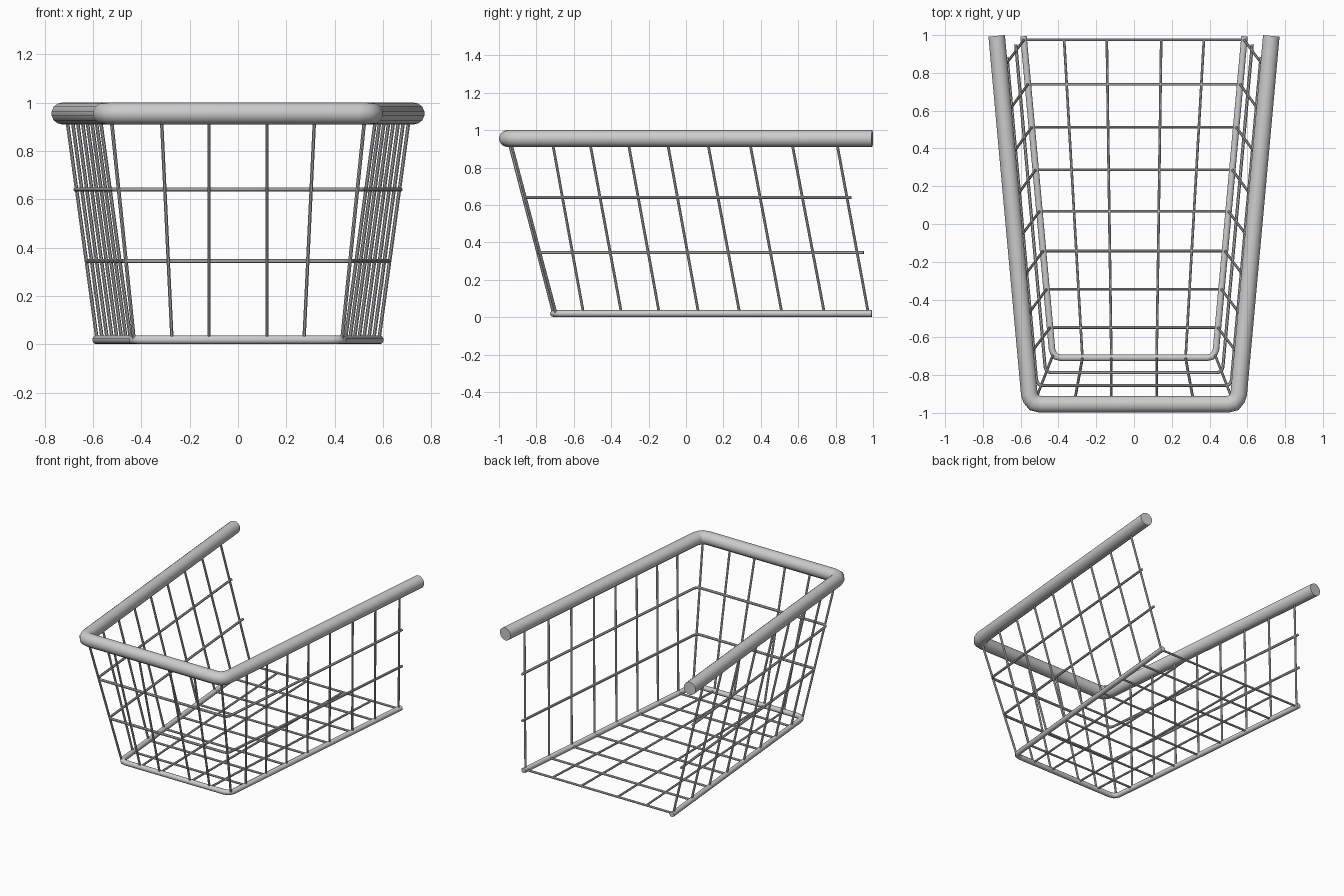
import bpy, bmesh, math
from mathutils import Vector

if "Cube" in bpy.data.objects:
    bpy.data.objects.remove(bpy.data.objects["Cube"])


def add_tubes(name, paths, radius, sides):
    """Sweep a mitred, capped round tube along every path, in one object."""
    bm = bmesh.new()
    for path in paths:
        pts = [Vector(p) for p in path]
        segs = [(b - a).normalized() for a, b in zip(pts, pts[1:])]
        # start circle perpendicular to the first segment
        d = segs[0]
        u = d.cross(Vector((0, 0, 1)))
        u = u.normalized() if u.length > 0.01 else Vector((1, 0, 0))
        v = d.cross(u)
        angs = [2 * math.pi * (i + 0.5) / sides for i in range(sides)]
        ring = [pts[0] + radius * (math.cos(a) * u + math.sin(a) * v) for a in angs]
        rings = [[bm.verts.new(p) for p in ring]]
        for i, d in enumerate(segs):
            # slide the circle along the segment to the next mitre plane
            n = d if i == len(segs) - 1 else (d + segs[i + 1]).normalized()
            ring = [p + d * ((pts[i + 1] - p).dot(n) / d.dot(n)) for p in ring]
            rings.append([bm.verts.new(p) for p in ring])
        for r0, r1 in zip(rings, rings[1:]):
            for j in range(sides):
                k = (j + 1) % sides
                bm.faces.new((r0[j], r0[k], r1[k], r1[j]))
        bm.faces.new(rings[0][::-1])
        bm.faces.new(rings[-1])
    bmesh.ops.recalc_face_normals(bm, faces=bm.faces)
    mesh = bpy.data.meshes.new(name)
    bm.to_mesh(mesh)
    bm.free()
    obj = bpy.data.objects.new(name, mesh)
    bpy.context.collection.objects.link(obj)
    bpy.ops.object.select_all(action='DESELECT')
    obj.select_set(True)
    bpy.context.view_layer.objects.active = obj
    bpy.ops.object.shade_smooth_by_angle(angle=math.radians(40))
    return obj


def u_path(x_back, y_back, y_front, z, c, slope=0.091):
    """Tapered U outline, open at the back, with rounded front corners of size c."""
    def side(y):
        return x_back - slope * (y_back - y)
    xc = side(y_front)
    half = [(x_back, y_back, z), (side(y_front + c), y_front + c, z),
            (xc - 0.07 * c, y_front + 0.55 * c, z),
            (xc - 0.38 * c, y_front + 0.16 * c, z), (xc - c, y_front, z)]
    return half + [(-x, y, zz) for x, y, zz in reversed(half)]


# thick top rim, bottom rail and the two middle rings
add_tubes("top_rim", [u_path(0.727, 0.996, -0.955, 0.955, 0.055)], 0.045, 14)
add_tubes("bottom_rail", [u_path(0.585, 0.994, -0.709, 0.019, 0.045)], 0.018, 10)
add_tubes("middle_rings", [u_path(0.626, 0.95, -0.787, 0.345, 0.03),
                           u_path(0.672, 0.885, -0.855, 0.64, 0.03)], 0.009, 8)

# cross wires: down one side, across the floor, up the other side
tops = [-0.71, -0.51, -0.305, -0.095, 0.12, 0.345, 0.57, 0.81]
bottoms = [-0.548, -0.345, -0.143, 0.067, 0.287, 0.513, 0.74, 0.975]
cross = []
for yt, yb in zip(tops, bottoms):
    yt -= 0.006
    xt = 0.727 - 0.091 * (1 - yt)
    xb = 0.585 - 0.091 * (1 - yb)
    cross.append([(xt, yt, 0.945), (xb, yb, 0.02), (-xb, yb, 0.02), (-xt, yt, 0.945)])
add_tubes("cross_wires", cross, 0.0075, 8)

# lengthwise wires: along the floor and up the front
lengthwise = []
for s in (-1, 1):
    for xb, xf, xt in ((0.37, 0.273, 0.317), (0.144, 0.12, 0.12)):
        lengthwise.append([(s * xb, 0.975, 0.02), (s * xf, -0.709, 0.02), (s * xt, -0.95, 0.945)])
add_tubes("lengthwise_wires", lengthwise, 0.0075, 8)

# corner wires
add_tubes("corner_wires", [[(s * 0.43, -0.695, 0.02), (s * 0.525, -0.94, 0.945)]
                           for s in (-1, 1)], 0.0075, 8)
